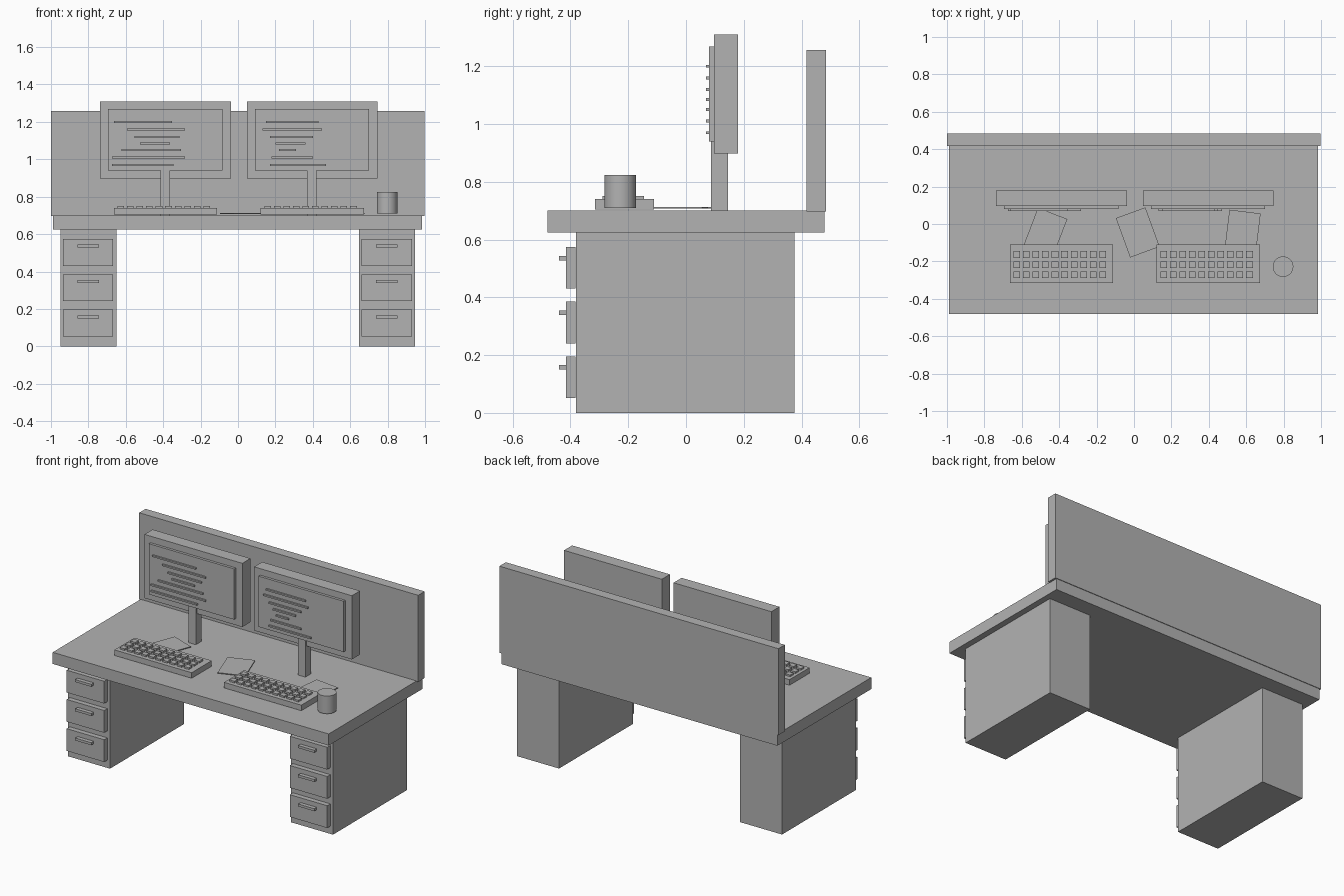
import bpy, bmesh, math
from mathutils import Matrix, Vector

if "Cube" in bpy.data.objects:
    bpy.data.objects.remove(bpy.data.objects["Cube"])

grey = bpy.data.materials.new("plain_grey")
grey.diffuse_color = (0.45, 0.45, 0.45, 1)
grey.use_nodes = True
grey.node_tree.nodes["Principled BSDF"].inputs["Base Color"].default_value = grey.diffuse_color


def add_box(bm, x0, x1, y0, y1, z0, z1, turn=0.0):
    """Add a box by its limits, turned about its own vertical axis."""
    centre = Vector(((x0 + x1) / 2, (y0 + y1) / 2, (z0 + z1) / 2))
    size = Matrix.Diagonal((x1 - x0, y1 - y0, z1 - z0, 1))
    bmesh.ops.create_cube(
        bm, size=1, matrix=Matrix.Translation(centre) @ Matrix.Rotation(turn, 4, 'Z') @ size)


def make(name, boxes):
    """Make one object out of a list of boxes."""
    bm = bmesh.new()
    for b in boxes:
        add_box(bm, *b)
    mesh = bpy.data.meshes.new(name)
    bm.to_mesh(mesh)
    bm.free()
    mesh.materials.append(grey)
    obj = bpy.data.objects.new(name, mesh)
    bpy.context.collection.objects.link(obj)
    return obj


# Desk top and back panel
make("desk_top", [(-0.99, 0.985, -0.48, 0.48, 0.625, 0.70)])
make("back_panel", [(-1.0, 0.997, 0.418, 0.484, 0.697, 1.257)])

# Drawer pedestals
for side, x in (("left", -0.95), ("right", 0.646)):
    make(side + "_pedestal", [(x, x + 0.30, -0.38, 0.375, 0.0, 0.625)])
    levels = [0.052, 0.241, 0.43]
    make(side + "_drawer_fronts",
         [(x + 0.015, x + 0.283, -0.415, -0.383, z, z + 0.144) for z in levels])
    make(side + "_drawer_handles",
         [(x + 0.093, x + 0.208, -0.44, -0.415, z + 0.098, z + 0.114) for z in levels])

# Monitors with raised lines on the screens (start and end from the screen's left edge)
line_heights = [1.20, 1.16, 1.12, 1.085, 1.05, 1.01, 0.97]
left_lines = [(0.03, 0.34), (0.10, 0.41), (0.14, 0.38), (0.17, 0.33),
              (0.07, 0.39), (0.02, 0.41), (0.02, 0.35)]
right_lines = [(0.06, 0.34), (0.04, 0.36), (0.08, 0.31), (0.11, 0.27),
               (0.13, 0.22), (0.09, 0.31), (0.08, 0.38)]
for side, x, lines in (("left", -0.737, left_lines), ("right", 0.047, right_lines)):
    make(side + "_monitor_case", [(x, x + 0.70, 0.097, 0.18, 0.898, 1.31)])
    make(side + "_monitor_screen", [(x + 0.043, x + 0.653, 0.08, 0.097, 0.94, 1.268)])
    make(side + "_monitor_stand", [(x + 0.322, x + 0.374, 0.087, 0.145, 0.70, 0.945)])
    make(side + "_screen_lines",
         [(x + 0.043 + a, x + 0.043 + b, 0.069, 0.08, z - 0.005, z + 0.005)
          for (a, b), z in zip(lines, line_heights)])

# Keyboards
for side, x in (("left", -0.664), ("right", 0.121)):
    make(side + "_keyboard_base", [(x, x + 0.553, -0.315, -0.11, 0.704, 0.74)])
    make(side + "_keyboard_keys",
         [(x + 0.02 + 0.051 * i, x + 0.055 + 0.051 * i, y - 0.0175, y + 0.0175, 0.738, 0.751)
          for i in range(10) for y in (-0.163, -0.217, -0.271)])

# Loose sheets of paper
for name, cx, cy, deg in (("left", -0.475, -0.048, -21), ("middle", 0.02, -0.045, 20),
                          ("right", 0.58, -0.045, -7)):
    make(name + "_paper",
         [(cx - 0.084, cx + 0.084, cy - 0.112, cy + 0.112, 0.708, 0.713, math.radians(deg))])

# Mug
bpy.ops.mesh.primitive_cylinder_add(vertices=32, radius=0.055, depth=0.115,
                                    location=(0.797, -0.228, 0.767))
mug = bpy.context.object
mug.name = "mug"
mug.data.materials.append(grey)
bpy.ops.object.shade_smooth_by_angle()
